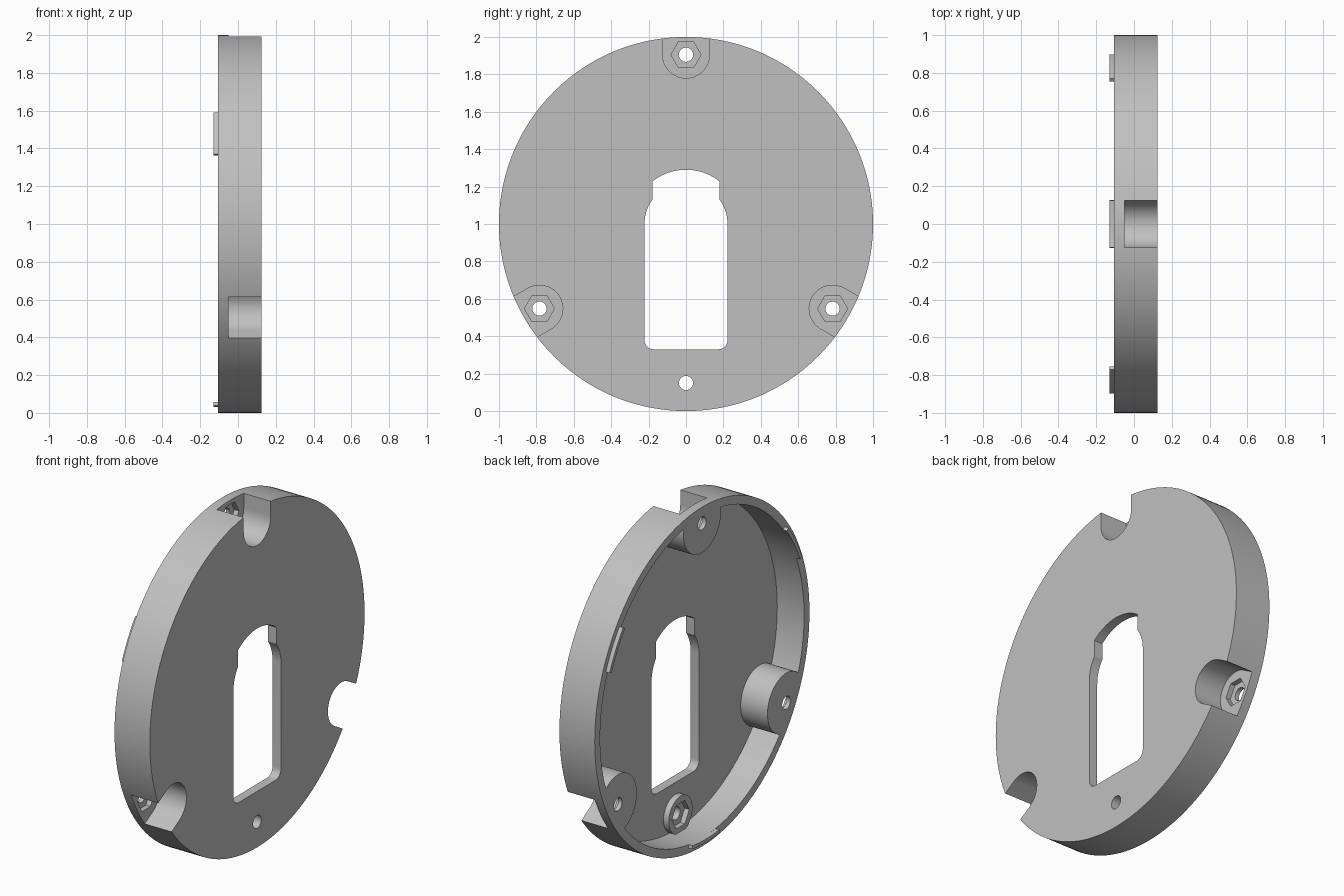
import bpy, bmesh
from math import sin, cos, pi, radians, hypot, asin, acos
from mathutils import Matrix, Vector

if "Cube" in bpy.data.objects:
    bpy.data.objects.remove(bpy.data.objects["Cube"], do_unlink=True)

grey = bpy.data.materials.new("plain_grey")
grey.use_nodes = True
colour = (0.53, 0.53, 0.53, 1)
grey.diffuse_color = colour
grey.node_tree.nodes["Principled BSDF"].inputs["Base Color"].default_value = colour


def arc(cy, cz, r, a0, a1, n):
    """Points of an arc in the YZ plane, angles in degrees."""
    return [(cy + r * cos(radians(a0 + (a1 - a0) * i / n)),
             cz + r * sin(radians(a0 + (a1 - a0) * i / n))) for i in range(n + 1)]


def prism(name, outline, x0, x1, turn=0):
    """Extrude a YZ outline (about the disc centre) along X, turned about the axis."""
    bm = bmesh.new()
    face = bm.faces.new([bm.verts.new((x0, y, z)) for y, z in outline])
    side = bmesh.ops.extrude_face_region(bm, geom=[face])["geom"]
    bmesh.ops.translate(bm, vec=(x1 - x0, 0, 0),
                        verts=[v for v in side if isinstance(v, bmesh.types.BMVert)])
    bmesh.ops.recalc_face_normals(bm, faces=bm.faces)
    bm.transform(Matrix.Translation((0, 0, 1)) @ Matrix.Rotation(radians(turn), 4, "X"))
    mesh = bpy.data.meshes.new(name)
    bm.to_mesh(mesh)
    bm.free()
    mesh.materials.append(grey)
    ob = bpy.data.objects.new(name, mesh)
    bpy.context.collection.objects.link(ob)
    return ob


def disc(name, r, x0, x1, cz=0, turn=0, n=64):
    return prism(name, arc(0, cz, r, 0, 360 - 360 / n, n - 1), x0, x1, turn)


def cut(target, cutter):
    """Subtract the cutter, then discard it."""
    cutter.hide_render = True
    mod = target.modifiers.new("cut", "BOOLEAN")
    mod.operation, mod.solver, mod.object = "DIFFERENCE", "EXACT", cutter
    bpy.context.view_layer.objects.active = target
    bpy.ops.object.modifier_apply(modifier=mod.name)
    bpy.data.objects.remove(cutter, do_unlink=True)


BACK, FRONT, FLOOR = -0.105, 0.125, 0.07
MOUNT = 0.905            # radius of the screw positions
TURNS = (0, 120, 240)

# Shallow cup: the cavity leaves out the screw bosses
body = disc("round_housing", 1, BACK, FRONT, n=160)
cavity = disc("cavity_cutter", 0.95, -0.2, FLOOR, n=160)
for t in TURNS:
    cut(cavity, disc("boss_cutter", 0.175, -0.3, 0.3, MOUNT, t))
cut(cavity, disc("low_boss_cutter", 0.11, 0.035, 0.3, -0.85))
cut(body, cavity)

# Open slots with nut recesses and screw holes
slot = arc(0, MOUNT, 0.125, 180, 360, 32) + [(0.125, 1.2), (-0.125, 1.2)]
for t in TURNS:
    cut(body, prism("slot_cutter", slot, -0.05, 0.3, t))
    cut(body, disc("nut_cutter", 0.08, -0.08, 0.0, MOUNT, t, n=6))
    cut(body, disc("hole_cutter", 0.038, -0.3, 0.3, MOUNT, t, n=32))

# Low boss on the floor
cut(body, disc("low_nut_cutter", 0.08, -0.05, 0.065, -0.85, n=6))
cut(body, disc("low_hole_cutter", 0.038, -0.3, 0.3, -0.85, n=32))

# Central opening: rounded bottom, curved shoulders and an arched top
W, NECK, ARCH = 0.222, 0.18, 0.29
shoulder = math_angle = acos(NECK / W) * 180 / pi
crown = acos(NECK / ARCH) * 180 / pi
opening = (arc(-W + 0.05, -0.62, 0.05, 180, 270, 8)
           + arc(W - 0.05, -0.62, 0.05, 270, 360, 8)
           + arc(0, 0, W, 0, shoulder, 10)
           + arc(0, 0, ARCH, crown, 180 - crown, 24)
           + arc(0, 0, W, 180 - shoulder, 180, 10))
cut(body, prism("opening_cutter", opening, -0.3, 0.3))

# Locating tabs on the rim
parts = [body]
for t, label in zip(TURNS, ("bottom", "left", "right")):
    outline = arc(0, 0, 0.97, -97.5, -82.5, 12) + arc(0, 0, 0.95, -82.5, -97.5, 12)
    parts.append(prism("rim_tab_" + label, outline, -0.13, BACK, t))

for ob in parts:
    bpy.ops.object.select_all(action="DESELECT")
    ob.select_set(True)
    bpy.context.view_layer.objects.active = ob
    bpy.ops.object.shade_smooth_by_angle(angle=radians(30))
